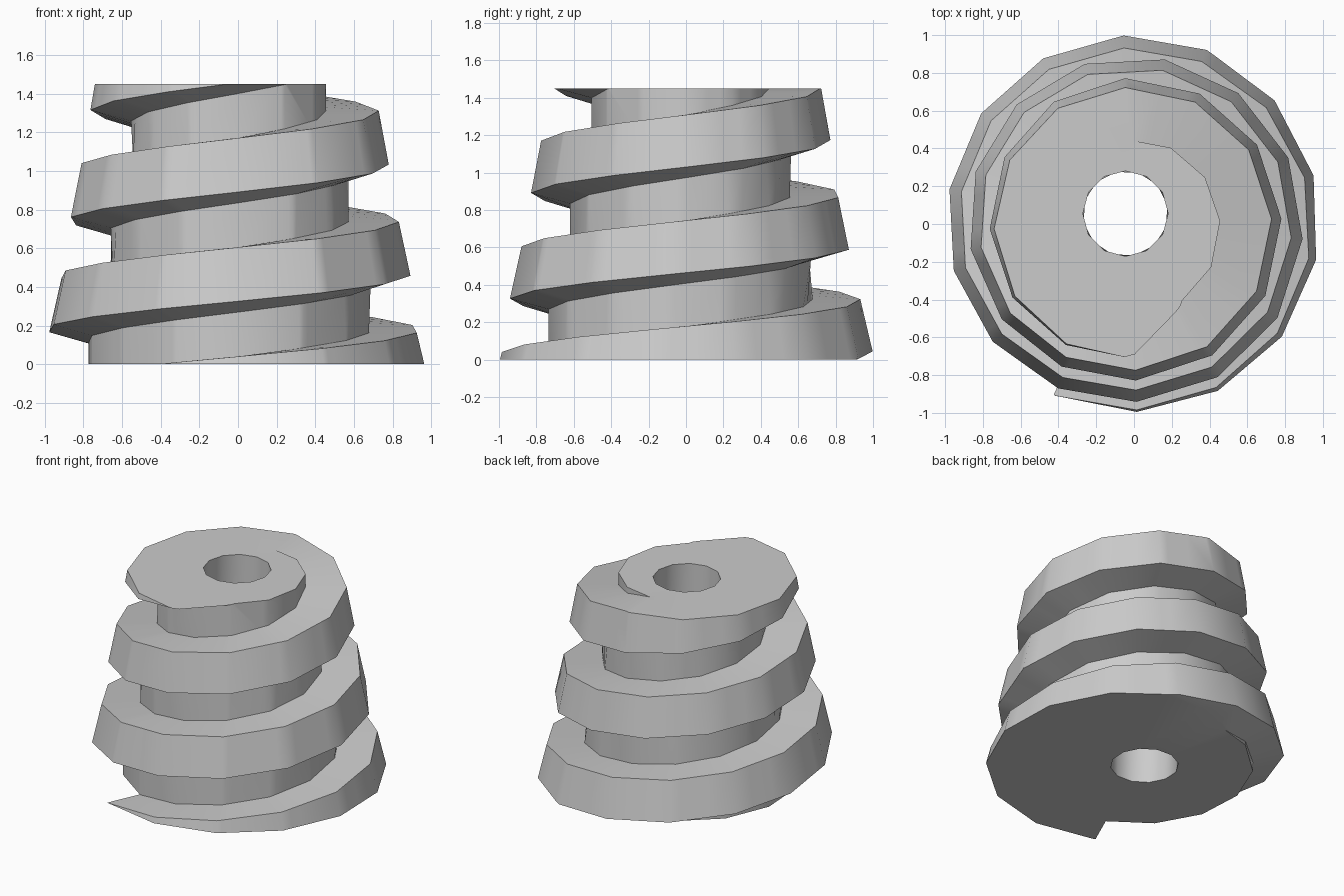
import bpy, bmesh, math
from mathutils import Vector

cube = bpy.data.objects.get("Cube")
if cube:
    bpy.data.objects.remove(cube, do_unlink=True)

PITCH = 0.565
HEIGHT = 1.45
START = math.radians(272)
AXIS = Vector((-0.02, 0, 0))
BORE = Vector((-0.045, 0.055, 0))
BORE_SIDES = 12

# Thread profile at turn zero: radius, height, radius lost per turn
ROOT = (0.735, 0.27, 0.115)
LOWER_CREST = (0.942, 0.327, 0.113)
UPPER_CREST = (0.88, 0.606, 0.105)
LEDGE_ROOT = (0.62, 0.606, 0.115)


def helix(point, turn):
    """Exact point on a tapered helix."""
    r, z, loss = point
    a = START + turn * math.tau
    r -= loss * turn
    return AXIS + Vector((r * math.cos(a), r * math.sin(a), z + PITCH * turn))


def faceted(point, whole, part):
    """Point on the straight-sided helix; upper turns have fewer sides."""
    sides = 14 if whole < 0 else 13 if whole == 0 else 12
    k = math.floor(part * sides + 1e-6)
    first = helix(point, whole + k / sides)
    second = helix(point, whole + (k + 1) / sides)
    return first.lerp(second, part * sides - k)


bm = bmesh.new()

# Helical strip, longer than needed at both ends; the wall of the core
# joins each ledge to the root of the next turn
parts = sorted({round(k / n, 6) for n in (12, 13, 14) for k in range(n)})
rows = []
for whole in range(-3, 4):
    for part in parts:
        points = [faceted(p, whole, part)
                  for p in (ROOT, LOWER_CREST, UPPER_CREST, LEDGE_ROOT)]
        points.append(faceted(ROOT, whole + 1, part))
        rows.append([bm.verts.new(p) for p in points])
for lo, hi in zip(rows, rows[1:]):
    for j in range(len(lo) - 1):
        bm.faces.new((lo[j], hi[j], hi[j + 1], lo[j + 1]))
bmesh.ops.remove_doubles(bm, verts=bm.verts[:], dist=0.0005)

# Trim flat at the base and the top
for level, direction in ((0, -1), (HEIGHT, 1)):
    bmesh.ops.bisect_plane(
        bm, geom=bm.verts[:] + bm.edges[:] + bm.faces[:], dist=0.0001,
        plane_co=(0, 0, level), plane_no=(0, 0, direction), clear_outer=True)
bmesh.ops.remove_doubles(bm, verts=bm.verts[:], dist=0.0005)


# Slightly twisted bore
def ring(z, shift):
    angles = [(k + shift) * math.tau / BORE_SIDES for k in range(BORE_SIDES)]
    return [bm.verts.new(BORE + Vector((
        0.226 * math.cos(a), 0.226 * math.sin(a), z))) for a in angles]


low, high = ring(0, 0.4), ring(HEIGHT, 0)
for k in range(BORE_SIDES):
    n = (k + 1) % BORE_SIDES
    bm.faces.new((low[k], high[k], high[n], low[n]))

# End caps between the thread outline and the bore
for level, direction in ((0, -1), (HEIGHT, 1)):
    rim = [e for e in bm.edges if e.is_boundary
           and all(abs(v.co.z - level) < 0.001 for v in e.verts)]
    bmesh.ops.triangle_fill(bm, edges=rim, use_beauty=True,
                            normal=(0, 0, direction))
bmesh.ops.recalc_face_normals(bm, faces=bm.faces[:])

mesh = bpy.data.meshes.new("tapered_screw")
bm.to_mesh(mesh)
bm.free()
screw = bpy.data.objects.new("tapered_screw", mesh)
bpy.context.collection.objects.link(screw)

# Plain grey material
GREY = (0.6, 0.6, 0.6, 1)
mat = bpy.data.materials.new("plain grey")
mat.use_nodes = True
mat.diffuse_color = GREY
for node in mat.node_tree.nodes:
    if node.type == 'BSDF_PRINCIPLED':
        node.inputs["Base Color"].default_value = GREY
mesh.materials.append(mat)

bpy.ops.object.select_all(action='DESELECT')
screw.select_set(True)
bpy.context.view_layer.objects.active = screw
bpy.ops.object.shade_smooth_by_angle(angle=math.radians(33))
